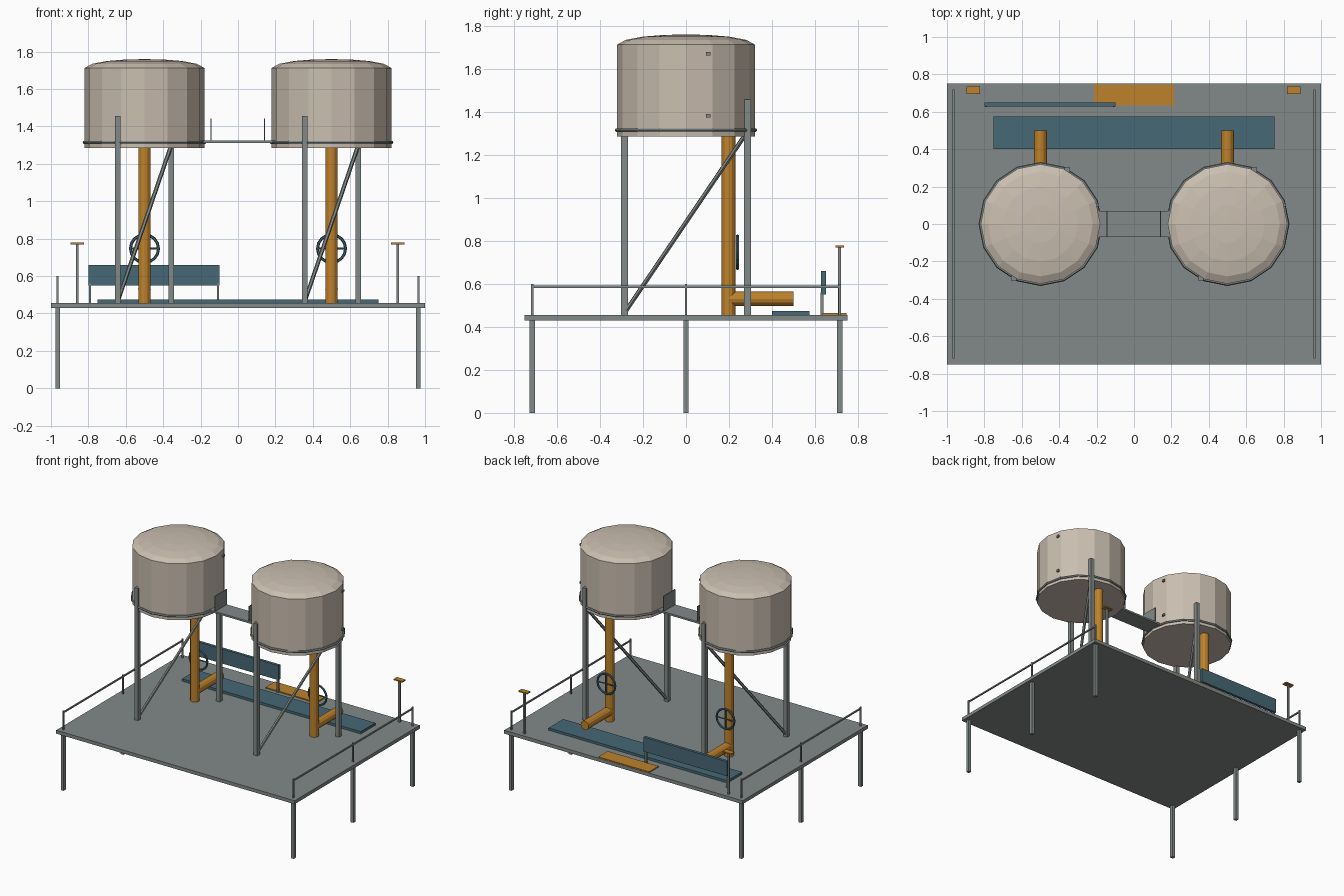
import bpy, math
from mathutils import Vector

if "Cube" in bpy.data.objects:
    bpy.data.objects.remove(bpy.data.objects["Cube"])


def mat(name, rgb):
    m = bpy.data.materials.new(name)
    lin = [(c / 255 / 12.92) if c < 11 else ((c / 255 + 0.055) / 1.055) ** 2.4 for c in rgb]
    m.diffuse_color = (*lin, 1)
    m.use_nodes = True
    m.node_tree.nodes["Principled BSDF"].inputs["Base Color"].default_value = m.diffuse_color
    return m


GREY = mat("steel grey", (130, 138, 136))
BEIGE = mat("tank beige", (202, 190, 176))
ORANGE = mat("pipe orange", (190, 130, 44))
BLUE = mat("slate blue", (70, 104, 118))


def finish(o, name, m):
    o.name = name
    o.data.name = name
    o.data.materials.clear()
    o.data.materials.append(m)
    return o


def mesh(name, verts, faces, m):
    me = bpy.data.meshes.new(name)
    me.from_pydata(verts, [], faces)
    me.update()
    o = bpy.data.objects.new(name, me)
    bpy.context.collection.objects.link(o)
    return finish(o, name, m)


def box(name, m, x0, x1, y0, y1, z0, z1):
    v = [(x, y, z) for x in (x0, x1) for y in (y0, y1) for z in (z0, z1)]
    f = [(0, 1, 3, 2), (4, 6, 7, 5), (0, 4, 5, 1), (2, 3, 7, 6), (0, 2, 6, 4), (1, 5, 7, 3)]
    return mesh(name, v, f, m)


def post(name, m, x, y, z0, z1, w):
    return box(name, m, x - w / 2, x + w / 2, y - w / 2, y + w / 2, z0, z1)


def rod(name, m, a, b, r, sides=12):
    a, b = Vector(a), Vector(b)
    bpy.ops.mesh.primitive_cylinder_add(vertices=sides, radius=r, depth=(b - a).length,
                                        location=(a + b) / 2,
                                        rotation=(b - a).to_track_quat('Z', 'Y').to_euler())
    return finish(bpy.context.object, name, m)


def ring(name, m, loc, rot, major, minor, seg):
    bpy.ops.mesh.primitive_torus_add(location=loc, rotation=rot, major_radius=major,
                                     minor_radius=minor, major_segments=seg, minor_segments=6)
    return finish(bpy.context.object, name, m)


def lathe(name, m, cx, profile, n):
    # closed solid of revolution, last profile point is the apex
    v = [(cx + r * math.cos(2 * math.pi * i / n), r * math.sin(2 * math.pi * i / n), z)
         for r, z in profile[:-1] for i in range(n)]
    k = len(profile) - 1
    f = [tuple(reversed(range(n)))]
    for j in range(k - 1):
        for i in range(n):
            i2 = (i + 1) % n
            f.append((j * n + i, j * n + i2, (j + 1) * n + i2, (j + 1) * n + i))
    v.append((cx, 0, profile[-1][1]))
    f += [((k - 1) * n + i, (k - 1) * n + (i + 1) % n, len(v) - 1) for i in range(n)]
    return mesh(name, v, f, m)


# Deck with its legs and side railings
box("deck", GREY, -1, 1, -0.75, 0.75, 0.43, 0.456)
for sx in (-1, 1):
    x = sx * 0.965
    for y in (-0.715, 0, 0.715):
        post("deck_leg", GREY, x, y, 0, 0.43, 0.024)
        post("rail_post", GREY, x, y, 0.456, 0.6, 0.01)
    box("hand_rail", GREY, x - 0.005, x + 0.005, -0.72, 0.72, 0.582, 0.592)

# Two water towers
for cx in (-0.5, 0.5):
    lathe("tank", BEIGE, cx, [(0.32, 1.285), (0.32, 1.713), (0.28, 1.735), (0.2, 1.75),
                              (0.1, 1.758), (0, 1.76)], 16)
    ring("tank_band", GREY, (cx, 0, 1.315), (0, 0, 0), 0.322, 0.009, 16)
    # two opposite legs and a diagonal brace
    for s in (-1, 1):
        post("tower_leg", GREY, cx + s * 0.143, s * 0.286, 0.456, 1.457, 0.031)
    rod("tower_brace", GREY, (cx - 0.143, -0.286, 0.465), (cx + 0.143, 0.28, 1.3), 0.011, 6)
    # small brackets on the tank side
    for z in (1.382, 1.67):
        box("tank_bracket", GREY, cx + 0.3, cx + 0.313, 0.093, 0.113, z - 0.008, z + 0.008)
    # down pipe, outlet and valve wheel
    rod("down_pipe", ORANGE, (cx, 0.198, 0.456), (cx, 0.198, 1.3), 0.033)
    rod("outlet_pipe", ORANGE, (cx, 0.198, 0.53), (cx, 0.5, 0.53), 0.034)
    ring("valve_wheel", BLUE, (cx, 0.24, 0.747), (math.pi / 2, 0, 0), 0.075, 0.008, 16)
    rod("wheel_spoke", BLUE, (cx - 0.075, 0.24, 0.747), (cx + 0.075, 0.24, 0.747), 0.005, 6)
    rod("wheel_spoke", BLUE, (cx, 0.24, 0.672), (cx, 0.24, 0.822), 0.005, 6)

# Walkway between the tanks with end plates
box("walkway", GREY, -0.2, 0.2, -0.07, 0.07, 1.312, 1.326)
for x in (-0.145, 0.142):
    box("walkway_plate", GREY, x - 0.003, x + 0.003, -0.07, 0.07, 1.326, 1.442)

# Floor strips
box("blue_floor_strip", BLUE, -0.75, 0.75, 0.4, 0.575, 0.456, 0.474)
box("orange_floor_plate", ORANGE, -0.213, 0.213, 0.634, 0.747, 0.456, 0.464)

# Sign board on two posts
box("sign_board", BLUE, -0.8, -0.1, 0.628, 0.65, 0.55, 0.66)
for x in (-0.791, -0.107):
    box("sign_post", GREY, x - 0.006, x + 0.006, 0.625, 0.639, 0.456, 0.56)

# Capped posts at the back corners
for x in (-0.859, 0.855):
    post("lamp_post", GREY, x, 0.715, 0.456, 0.772, 0.014)
    box("lamp_cap", ORANGE, x - 0.036, x + 0.036, 0.696, 0.735, 0.77, 0.779)
